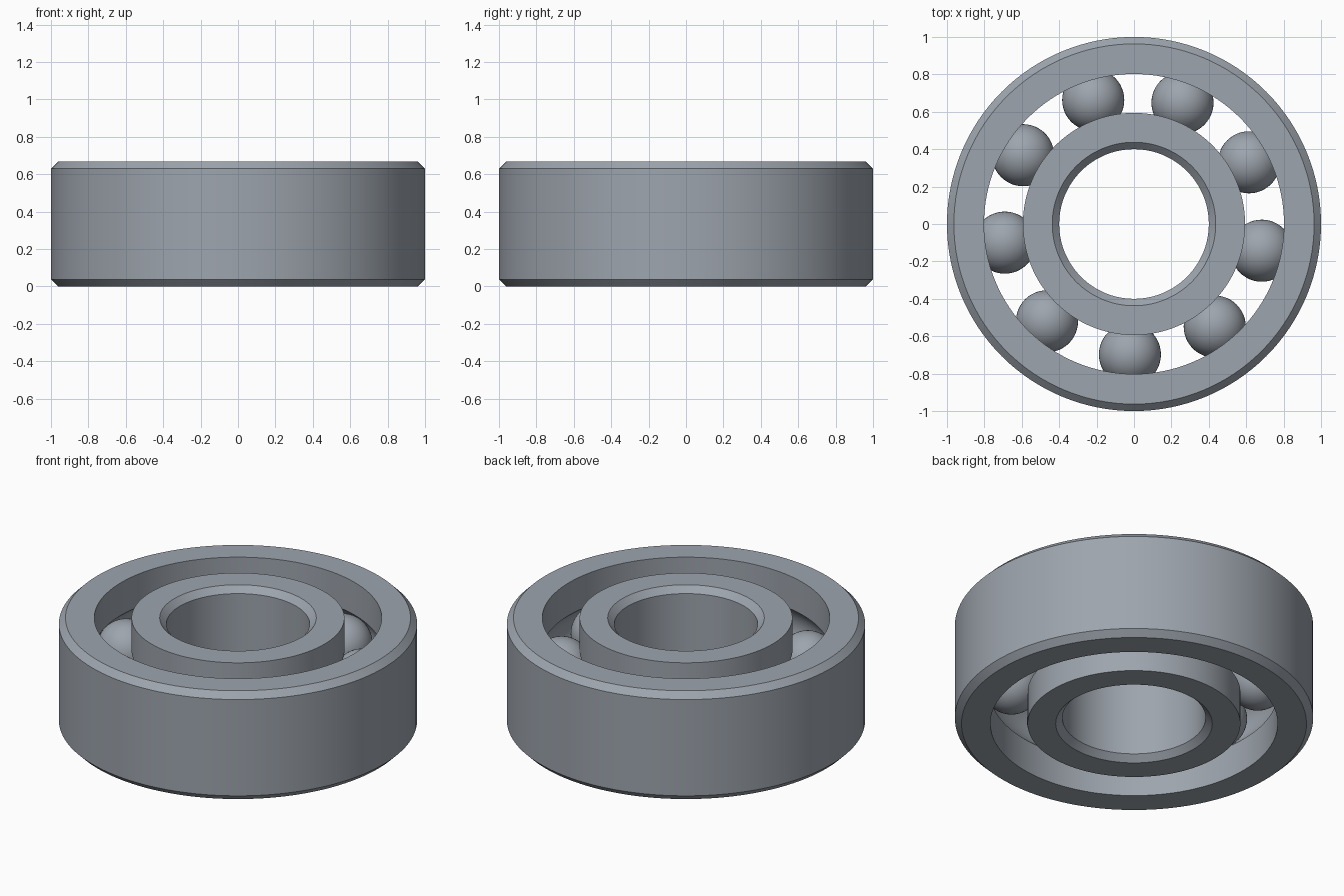
import bpy
import bmesh
from math import acos, cos, sin, pi, radians

cube = bpy.data.objects.get("Cube")
if cube:
    bpy.data.objects.remove(cube)

HEIGHT = 0.667
MID = HEIGHT / 2
CHAMFER = 0.037
PITCH = 0.698       # radius of the circle of ball centres
BALL = 0.166
GROOVE = 0.168
BALL_COUNT = 9

steel = bpy.data.materials.new("brushed steel")
steel.use_nodes = True
colour = (0.34, 0.375, 0.42, 1)
steel.diffuse_color = colour
shader = steel.node_tree.nodes["Principled BSDF"]
shader.inputs["Base Color"].default_value = colour


def add_object(name, bm, location=(0, 0, 0)):
    mesh = bpy.data.meshes.new(name)
    bmesh.ops.recalc_face_normals(bm, faces=bm.faces)
    bm.to_mesh(mesh)
    bm.free()
    mesh.materials.append(steel)
    obj = bpy.data.objects.new(name, mesh)
    obj.location = location
    bpy.context.collection.objects.link(obj)
    bpy.ops.object.select_all(action="DESELECT")
    obj.select_set(True)
    bpy.context.view_layer.objects.active = obj
    bpy.ops.object.shade_smooth_by_angle(angle=radians(30))
    return obj


def add_race(name, plain_radius, groove_radius, steps=16, segments=128):
    """Ring with a chamfered plain wall and a ball groove in the other wall."""
    side = 1 if plain_radius > groove_radius else -1
    inset = plain_radius - side * CHAMFER
    profile = [(groove_radius, 0), (inset, 0), (plain_radius, CHAMFER),
               (plain_radius, HEIGHT - CHAMFER), (inset, HEIGHT),
               (groove_radius, HEIGHT)]
    # Round groove, from its upper lip to its lower lip
    half = acos(abs(groove_radius - PITCH) / GROOVE)
    for i in range(steps + 1):
        a = half - 2 * half * i / steps
        profile.append((PITCH + side * GROOVE * cos(a), MID + GROOVE * sin(a)))

    bm = bmesh.new()
    verts = [bm.verts.new((r, 0, z)) for r, z in profile]
    edges = [bm.edges.new((v, verts[i - 1])) for i, v in enumerate(verts)]
    bmesh.ops.spin(bm, geom=verts + edges, cent=(0, 0, 0), axis=(0, 0, 1),
                   angle=2 * pi, steps=segments, use_merge=True)
    bmesh.ops.remove_doubles(bm, verts=bm.verts, dist=0.0001)
    return add_object(name, bm)


# Outer and inner races
add_race("outer_race", 1.0, 0.802)
add_race("inner_race", 0.4, 0.594)

# Ring of balls
for i in range(BALL_COUNT):
    angle = radians(28.2) + 2 * pi * i / BALL_COUNT
    bm = bmesh.new()
    bmesh.ops.create_uvsphere(bm, u_segments=48, v_segments=24, radius=BALL)
    add_object(f"ball_{i + 1}", bm,
               (PITCH * cos(angle), PITCH * sin(angle), MID))
